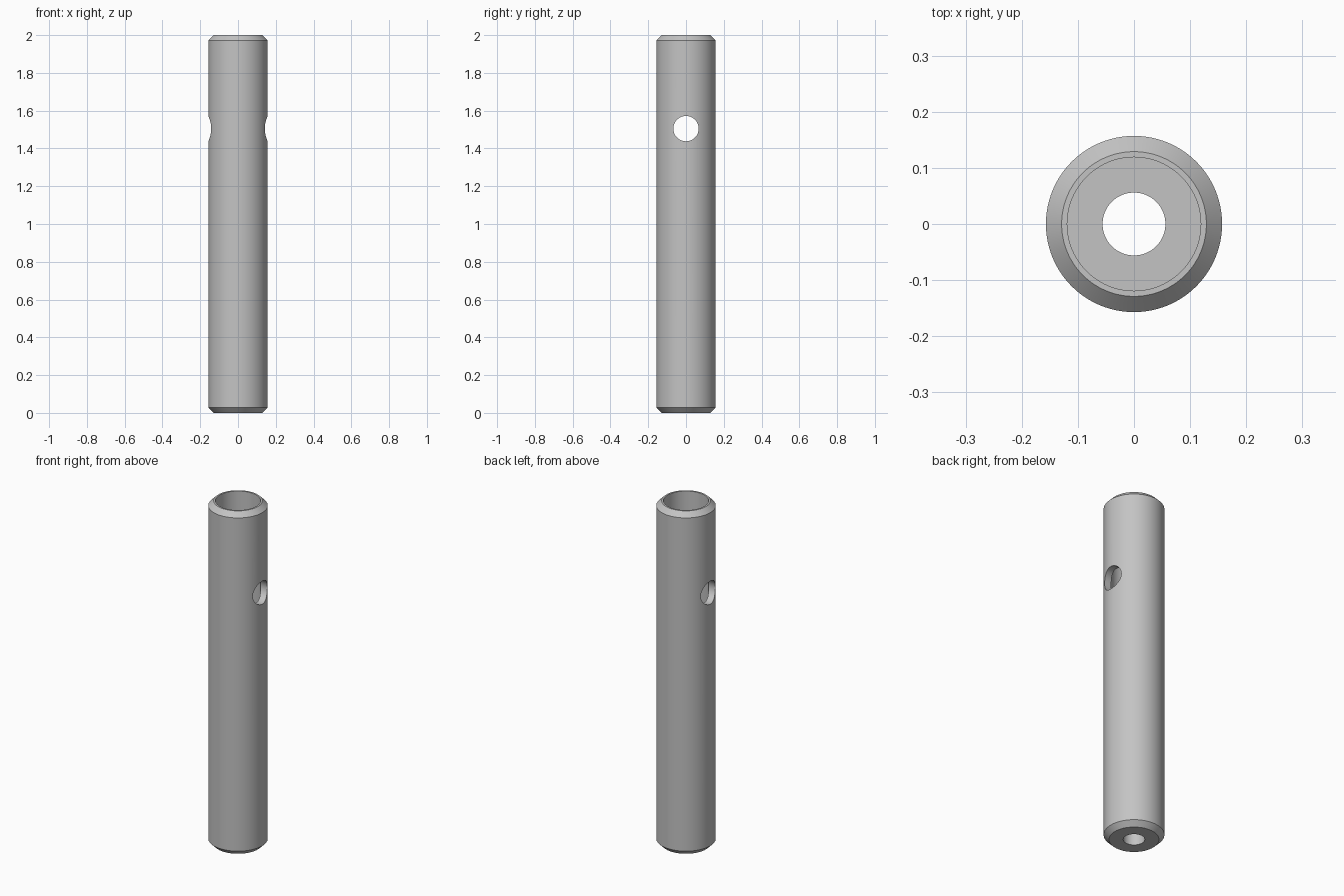
import bpy
import bmesh
from math import pi, radians
from mathutils import Matrix

if "Cube" in bpy.data.objects:
    bpy.data.objects.remove(bpy.data.objects["Cube"], do_unlink=True)

SEGMENTS = 128
HEIGHT = 2.0
OUTER, RIM, BORE, DRAIN = 0.157, 0.129, 0.119, 0.056
CHAMFER = 0.028
FLOOR = 0.1
HOLE_Z, HOLE_R = 1.505, 0.067

# Plain metal
metal = bpy.data.materials.new("grey_metal")
metal.use_nodes = True
grey = (0.55, 0.55, 0.55, 1)
metal.diffuse_color = grey
metal.node_tree.nodes["Principled BSDF"].inputs["Base Color"].default_value = grey


def add_object(name, bm):
    bmesh.ops.recalc_face_normals(bm, faces=bm.faces)
    mesh = bpy.data.meshes.new(name)
    bm.to_mesh(mesh)
    bm.free()
    mesh.materials.append(metal)
    obj = bpy.data.objects.new(name, mesh)
    bpy.context.collection.objects.link(obj)
    return obj


def lathe(name, profile):
    """Spin a closed (radius, height) profile around the z axis."""
    bm = bmesh.new()
    verts = [bm.verts.new((r, 0, z)) for r, z in profile]
    edges = [bm.edges.new((a, b)) for a, b in zip(verts, verts[1:] + verts[:1])]
    bmesh.ops.spin(bm, geom=verts + edges, cent=(0, 0, 0), axis=(0, 0, 1),
                   angle=2 * pi, steps=SEGMENTS, use_merge=True)
    bmesh.ops.remove_doubles(bm, verts=bm.verts, dist=0.0001)
    return add_object(name, bm)


# Hollow tube with chamfered ends and a floor with a smaller hole
tube = lathe("tube_body", [
    (DRAIN, 0), (RIM, 0), (OUTER, CHAMFER),
    (OUTER, HEIGHT - CHAMFER), (RIM, HEIGHT), (BORE, HEIGHT),
    (BORE, FLOOR), (DRAIN, FLOOR),
])

# Cross hole through both walls
bm = bmesh.new()
bmesh.ops.create_cone(bm, cap_ends=True, segments=64, radius1=HOLE_R, radius2=HOLE_R,
                      depth=0.6, matrix=Matrix.Translation((0, 0, HOLE_Z))
                      @ Matrix.Rotation(pi / 2, 4, "Y"))
cutter = add_object("cross_hole_cutter", bm)
cutter.hide_render = True

cut = tube.modifiers.new("cross_hole", "BOOLEAN")
cut.operation = "DIFFERENCE"
cut.solver = "EXACT"
cut.object = cutter

bpy.ops.object.select_all(action="DESELECT")
tube.select_set(True)
bpy.context.view_layer.objects.active = tube
bpy.ops.object.modifier_apply(modifier=cut.name)
bpy.data.objects.remove(cutter, do_unlink=True)
bpy.ops.object.shade_smooth_by_angle(angle=radians(30))
